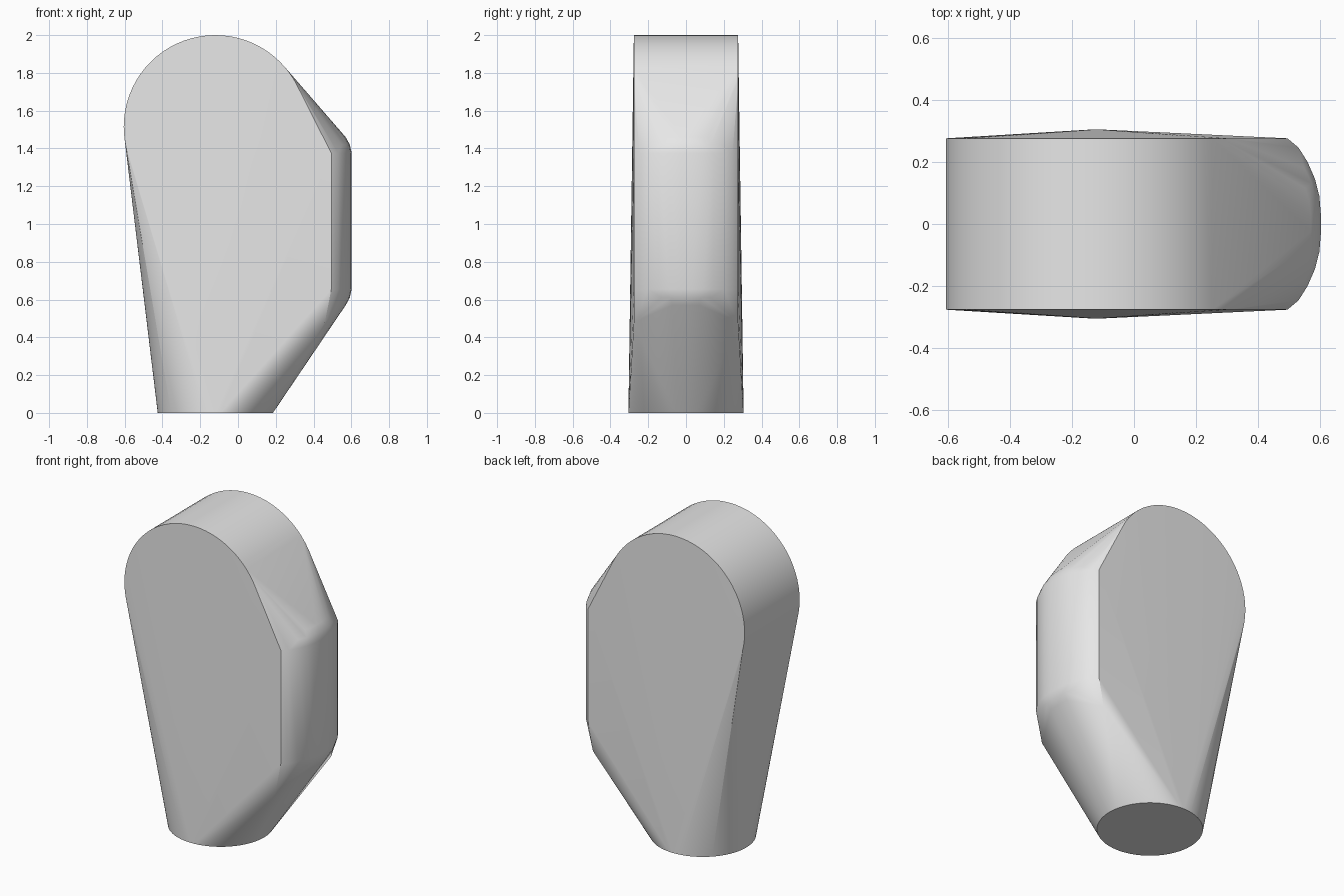
import bpy, bmesh
from math import sin, cos, tau, radians

cube = bpy.data.objects.get("Cube")
if cube:
    bpy.data.objects.remove(cube, do_unlink=True)

AXIS_X = -0.12        # shared centre line of the round base and round top
HALF_DEPTH = 0.276
SEGMENTS = 72

grey = bpy.data.materials.new("plain_grey")
grey.use_nodes = True
colour = (0.8, 0.8, 0.8, 1)
grey.diffuse_color = colour
grey.node_tree.nodes["Principled BSDF"].inputs["Base Color"].default_value = colour

points = []

# Round base disc and the round drum across the top
for i in range(SEGMENTS):
    a = tau * i / SEGMENTS
    points.append((AXIS_X + 0.305 * cos(a), 0.305 * sin(a), 0))
    for side in (-1, 1):
        points.append((AXIS_X + 0.485 * cos(a), side * HALF_DEPTH, 1.515 + 0.485 * sin(a)))

# Bulging side pad: a curved plan, with its top and bottom rims rounded over
plan = [(0.494, HALF_DEPTH), (0.53, 0.246), (0.559, 0.2),
        (0.583, 0.145), (0.597, 0.09), (0.602, 0.03)]
rims = [(0, 1, 0), (0.045, 0.9, 0.01), (0.085, 0.8, 0.032)]  # rise, width, inset
for rise, width, inset in rims:
    for x, y in plan:
        for side in (-1, 1):
            for z in (1.375 + rise, 0.655 - rise):
                points.append((x - inset, side * y * width, z))

# Lower corners of the pad
for side in (-1, 1):
    points.append((0.46, side * HALF_DEPTH, 0.48))

# Stretch one skin over all the sections
bm = bmesh.new()
for p in points:
    bm.verts.new(p)
hull = bmesh.ops.convex_hull(bm, input=bm.verts)
unused = {g for g in hull["geom_interior"] + hull["geom_unused"]
          if isinstance(g, bmesh.types.BMVert)}
bmesh.ops.delete(bm, geom=list(unused), context="VERTS")
bmesh.ops.dissolve_limit(bm, angle_limit=radians(0.1), verts=bm.verts, edges=bm.edges)
bmesh.ops.recalc_face_normals(bm, faces=bm.faces)

mesh = bpy.data.meshes.new("rounded_body")
bm.to_mesh(mesh)
bm.free()
mesh.materials.append(grey)
body = bpy.data.objects.new("rounded_body", mesh)
bpy.context.collection.objects.link(body)

bpy.ops.object.select_all(action="DESELECT")
body.select_set(True)
bpy.context.view_layer.objects.active = body
bpy.ops.object.shade_smooth_by_angle(angle=radians(30))
